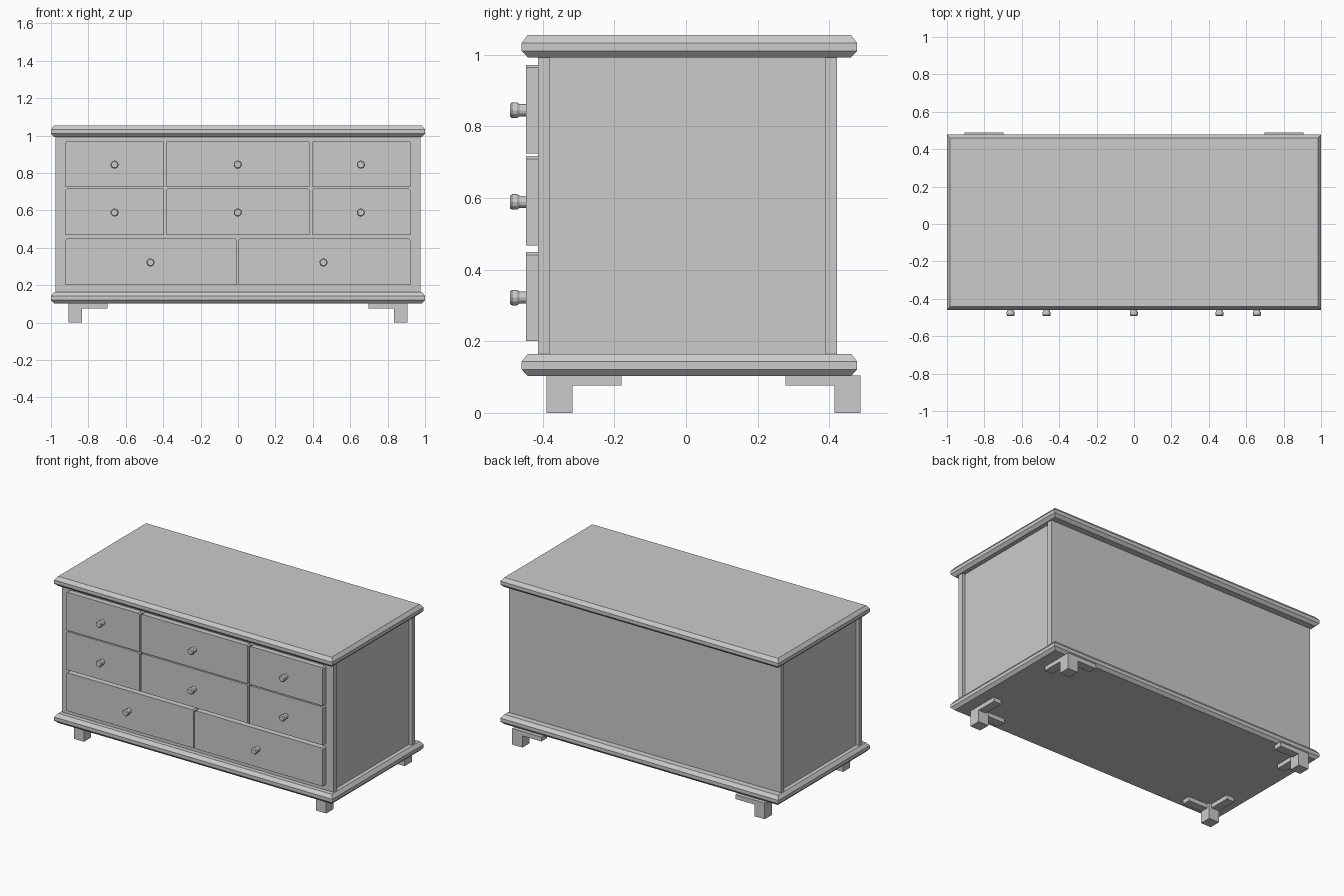
import bpy, bmesh
from math import sin, cos, pi

if "Cube" in bpy.data.objects:
    bpy.data.objects.remove(bpy.data.objects["Cube"])


def make_object(name, verts, faces):
    mesh = bpy.data.meshes.new(name)
    mesh.from_pydata(verts, [], faces)
    bm = bmesh.new()
    bm.from_mesh(mesh)
    bmesh.ops.recalc_face_normals(bm, faces=bm.faces)
    bm.to_mesh(mesh)
    bm.free()
    obj = bpy.data.objects.new(name, mesh)
    bpy.context.collection.objects.link(obj)
    return obj


def loft(name, rings):
    """Skin a stack of equal-length rings and cap both ends."""
    n = len(rings[0])
    faces = [tuple(range(n)), tuple((len(rings) - 1) * n + i for i in range(n))]
    for r in range(len(rings) - 1):
        for i in range(n):
            j = (i + 1) % n
            faces.append((r * n + i, r * n + j, (r + 1) * n + j, (r + 1) * n + i))
    return make_object(name, [v for ring in rings for v in ring], faces)


def prism_z(name, outline, z0, z1):
    return loft(name, [[(x, y, z) for x, y in outline] for z in (z0, z1)])


def rect(x0, x1, y0, y1):
    return [(x0, y0), (x1, y0), (x1, y1), (x0, y1)]


# Carcass: H-shaped outline leaves recessed side panels between corner posts
HX, PX = 0.977, 0.957
FRONT, BACK, POST = -0.413, 0.421, 0.033
right = [(HX, FRONT), (HX, FRONT + POST), (PX, FRONT + POST),
         (PX, BACK - POST), (HX, BACK - POST), (HX, BACK)]
prism_z("carcass", right + [(-x, y) for x, y in reversed(right)], 0.16, 1.0)


# Top and base boards with chamfered edges
def board(name, z0):
    rings = []
    for inset, dz in ((0.017, 0), (0, 0.018), (0, 0.040), (0.017, 0.062)):
        outline = rect(-1 + inset, 1 - inset, -0.459 + inset, 0.478 - inset)
        rings.append([(x, y, z0 + dz) for x, y in outline])
    loft(name, rings)


board("top_board", 0.993)
board("base_board", 0.103)


# Drawer fronts with clipped upper corners
def drawer(x0, x1, z0, z1, c=0.008):
    outline = [(x0, z0), (x1, z0), (x1, z1 - c), (x1 - c, z1), (x0 + c, z1), (x0, z1 - c)]
    loft("drawer_front", [[(x, y, z) for x, z in outline] for y in (-0.447, FRONT + 0.005)])


# Turned knobs
def knob(x, z, sides=12):
    profile = ((-0.492, 0.017), (-0.486, 0.0217), (-0.472, 0.0217),
               (-0.465, 0.017), (-0.44, 0.017))
    rings = []
    for y, r in profile:
        rings.append([(x + r * cos(2 * pi * i / sides), y, z + r * sin(2 * pi * i / sides))
                      for i in range(sides)])
    loft("drawer_knob", rings)


three = ((-0.922, -0.395, -0.66), (-0.385, 0.382, -0.001), (0.397, 0.922, 0.657))
two = ((-0.922, -0.006, -0.468), (0.002, 0.922, 0.457))
rows = ((0.724, 0.972, 0.845, three), (0.468, 0.717, 0.589, three), (0.201, 0.449, 0.322, two))
for z0, z1, knob_z, columns in rows:
    for x0, x1, knob_x in columns:
        drawer(x0, x1, z0, z1)
        knob(knob_x, knob_z)


# Bracket feet: a square leg with two low arms pointing inwards
def foot(name, sx, y, sy):
    x, leg, arm, thick = sx * 0.907, 0.073, 0.21, 0.055

    def area(w, d):
        return rect(x, x - sx * w, y, y - sy * d)

    prism_z(name + "_leg", area(leg, leg), 0, 0.105)
    corner = [(0, 0), (arm, 0), (arm, thick), (thick, thick), (thick, arm), (0, arm)]
    prism_z(name + "_bracket", [(x - sx * u, y - sy * v) for u, v in corner], 0.076, 0.105)


for side, sx in (("left", -1), ("right", 1)):
    foot("front_" + side, sx, -0.39, -1)
    foot("back_" + side, sx, 0.488, 1)
